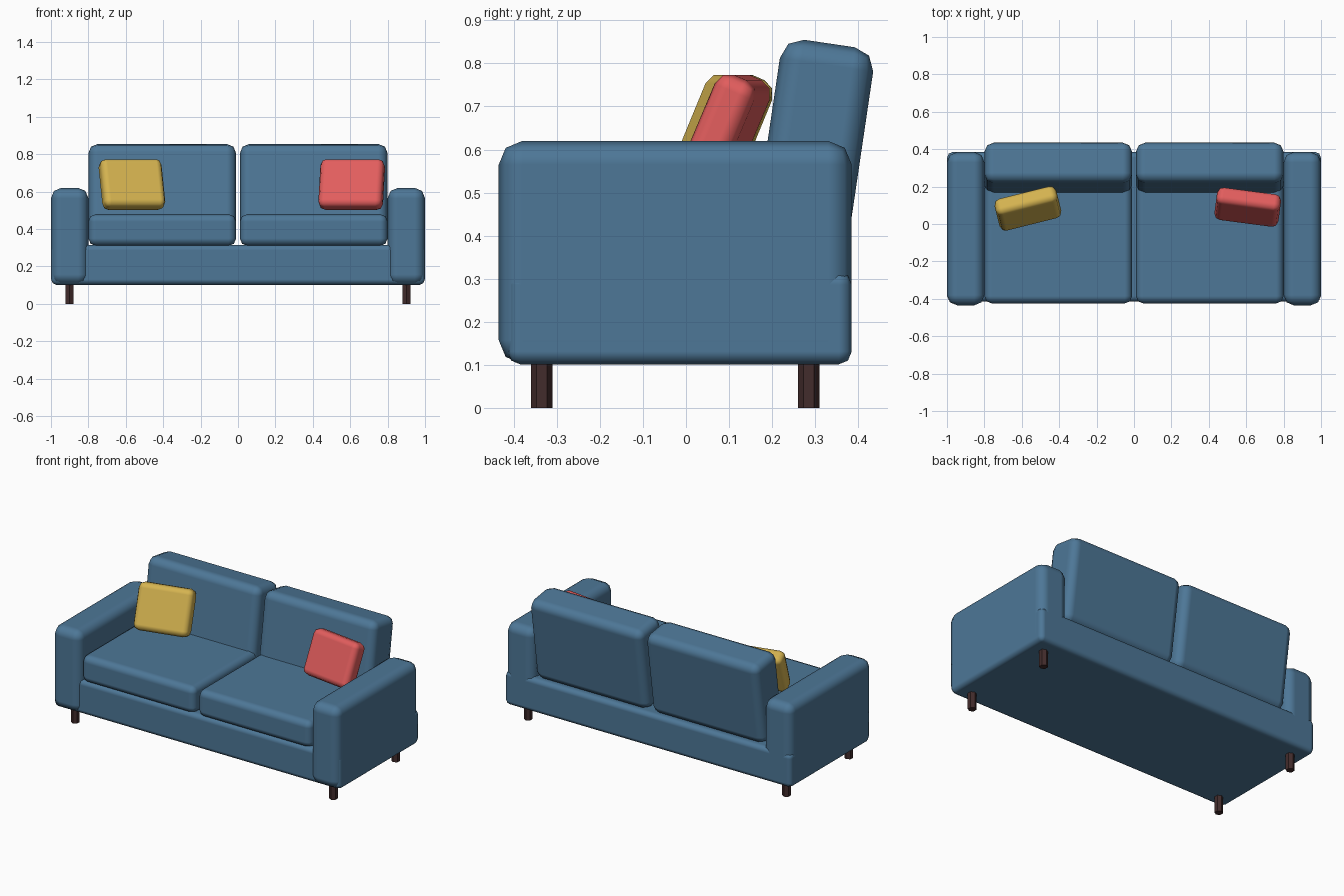
import bpy
from math import radians
from mathutils import Euler

cube = bpy.data.objects.get("Cube")
if cube:
    bpy.data.objects.remove(cube, do_unlink=True)


def material(name, rgb):
    mat = bpy.data.materials.new(name)
    mat.use_nodes = True
    mat.diffuse_color = (*rgb, 1)
    mat.node_tree.nodes["Principled BSDF"].inputs["Base Color"].default_value = (*rgb, 1)
    return mat


BLUE = material("blue fabric", (0.075, 0.185, 0.31))
YELLOW = material("yellow fabric", (0.66, 0.45, 0.08))
RED = material("red fabric", (0.76, 0.11, 0.11))
WOOD = material("dark wood", (0.055, 0.025, 0.025))


def soft_box(name, center, size, bevel, mat, tilt=0, yaw=0):
    """Box with rounded edges, leaned back by tilt and turned by yaw (degrees)."""
    bpy.ops.mesh.primitive_cube_add(size=1, location=center)
    ob = bpy.context.object
    ob.name = name
    ob.scale = size
    bpy.ops.object.transform_apply(location=False, rotation=False, scale=True)
    ob.rotation_euler = Euler((radians(-tilt), 0, radians(yaw)))
    mod = ob.modifiers.new("Rounded edges", 'BEVEL')
    mod.width = bevel
    mod.segments = 2
    mod.harden_normals = True
    ob.data.materials.append(mat)
    bpy.ops.object.shade_smooth()
    return ob


# Base frame
soft_box("base", (0, -0.015, 0.2085), (1.998, 0.80, 0.215), 0.03, BLUE)

for side, s in (("left", 1), ("right", -1)):
    # Arm, seat cushion and leaning back cushion
    soft_box(side + "_arm", (s * 0.9, -0.025, 0.361), (0.20, 0.82, 0.518), 0.055, BLUE)
    soft_box(side + "_seat_cushion", (s * 0.405, -0.1, 0.395), (0.79, 0.65, 0.17), 0.04, BLUE)
    soft_box(side + "_back_cushion", (s * 0.405, 0.295, 0.584), (0.79, 0.219, 0.53),
             0.05, BLUE, tilt=8.4)

    # Six-sided legs
    for end, y in (("front", -0.335), ("back", 0.285)):
        bpy.ops.mesh.primitive_cylinder_add(vertices=6, radius=0.025, depth=0.12,
                                            location=(s * 0.9, y, 0.06))
        leg = bpy.context.object
        leg.name = f"{side}_{end}_leg"
        leg.data.materials.append(WOOD)

# Throw pillows
soft_box("yellow_pillow", (-0.567, 0.083, 0.638), (0.34, 0.10, 0.28), 0.035, YELLOW,
         tilt=23, yaw=14)
soft_box("red_pillow", (0.608, 0.09, 0.638), (0.345, 0.10, 0.28), 0.035, RED,
         tilt=23, yaw=-7.5)
